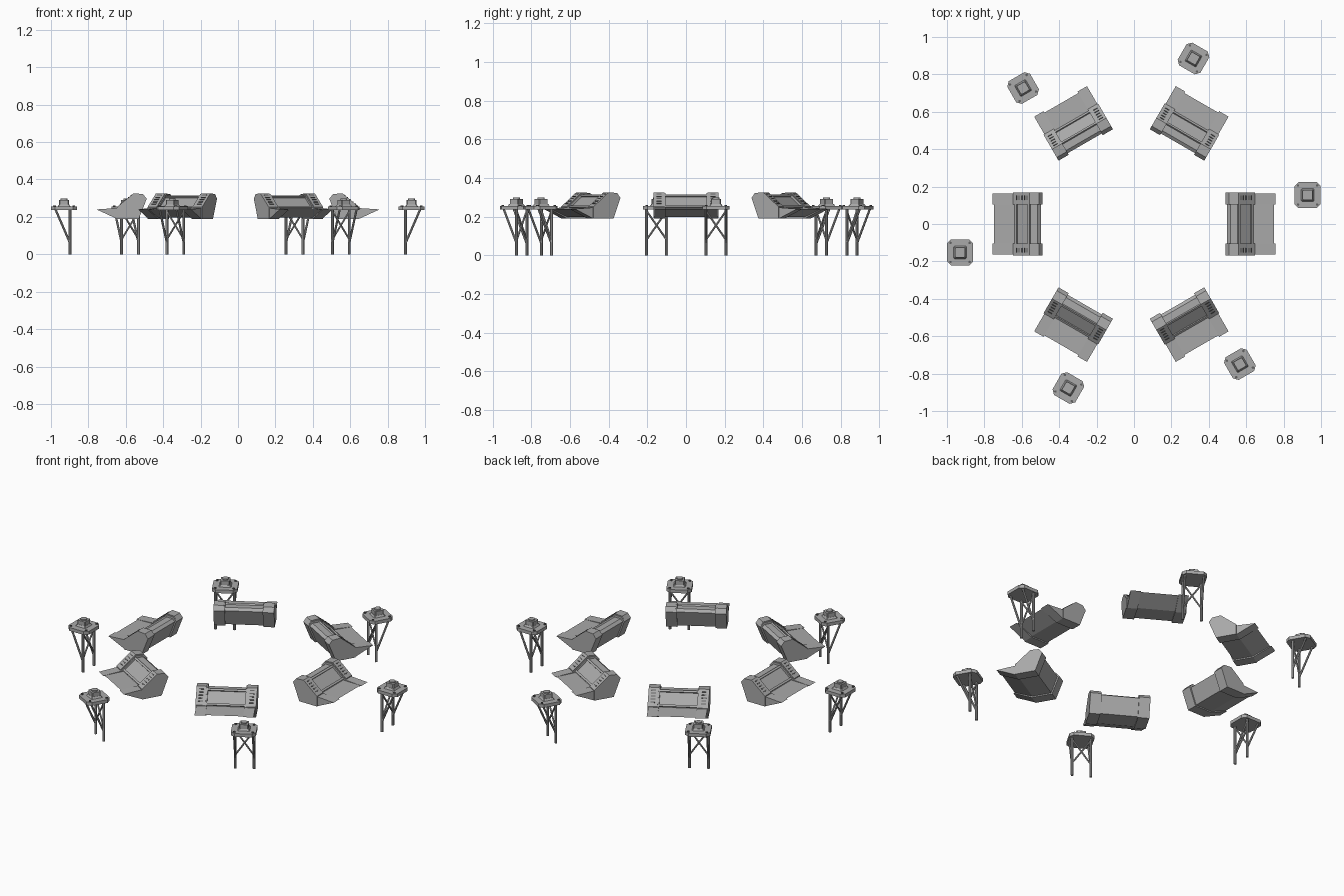
import bpy, bmesh, math
from mathutils import Vector, Matrix

cube = bpy.data.objects.get("Cube")
if cube:
    bpy.data.objects.remove(cube, do_unlink=True)


def material(name, value):
    mat = bpy.data.materials.new(name)
    mat.use_nodes = True
    color = (value, value, value, 1)
    mat.diffuse_color = color
    mat.node_tree.nodes["Principled BSDF"].inputs["Base Color"].default_value = color
    return mat


GREY = material("mid grey", 0.4)
DARK = material("dark grey", 0.12)


def finish(bm, name, mat):
    bmesh.ops.recalc_face_normals(bm, faces=bm.faces)
    mesh = bpy.data.meshes.new(name)
    bm.to_mesh(mesh)
    bm.free()
    mesh.materials.append(mat)
    return name, mesh


def extrude(bm, profile, t0, t1):
    """Sweep a radius/height profile along the tangent direction."""
    verts = [bm.verts.new((r, t0, z)) for r, z in profile]
    face = bm.faces.new(verts)
    new = bmesh.ops.extrude_face_region(bm, geom=[face])["geom"]
    moved = [v for v in new if isinstance(v, bmesh.types.BMVert)]
    bmesh.ops.translate(bm, verts=moved, vec=(0, t1 - t0, 0))


def box(bm, center, size, matrix=None):
    m = Matrix.Translation(center) @ (matrix or Matrix()) @ Matrix.Diagonal((*size, 1))
    bmesh.ops.create_cube(bm, size=1, matrix=m)


def rod(bm, a, b, radius):
    a, b = Vector(a), Vector(b)
    d = b - a
    m = Matrix.Translation((a + b) / 2) @ d.to_track_quat('Z', 'Y').to_matrix().to_4x4()
    bmesh.ops.create_cone(bm, cap_ends=True, segments=8, radius1=radius, radius2=radius,
                          depth=d.length, matrix=m)


def prism(bm, outline, z0, z1, scale=1):
    low = [bm.verts.new((x, y, z0)) for x, y in outline]
    high = [bm.verts.new((x * scale, y * scale, z1)) for x, y in outline]
    bm.faces.new(low)
    bm.faces.new(high)
    for i in range(len(low)):
        j = (i + 1) % len(low)
        bm.faces.new((low[i], low[j], high[j], high[i]))


def chamfered(half, cut):
    h, c = half, half - cut
    return [(h, -c), (h, c), (c, h), (-c, h), (-h, c), (-h, -c), (-c, -h), (c, -h)]


# Console: hull, wrapping end bands, panel rails and vents
console = []
hull = [(.748, .24), (.645, .197), (.535, .197), (.498, .295),
        (.515, .308), (.555, .308), (.635, .243)]
bm = bmesh.new()
extrude(bm, hull, -.16, .16)
console.append(finish(bm, "console_hull", GREY))

band = [(.757, .24), (.648, .19), (.53, .19), (.488, .297),
        (.508, .32), (.558, .322), (.648, .247)]
cap = [(.648, .19), (.53, .19), (.488, .297), (.508, .322), (.558, .326), (.648, .252)]
bm = bmesh.new()
for s in (-1, 1):
    extrude(bm, band, s * .105, s * .163)
    extrude(bm, cap, s * .112, s * .168)
console.append(finish(bm, "console_end_bands", GREY))

top, low = Vector((.558, 0, .326)), Vector((.648, 0, .252))
slope = (low - top).normalized()
tilt = Matrix.Rotation(math.atan2(-slope.z, slope.x), 4, 'Y')
bm = bmesh.new()
for r, z in ((.56, .307), (.63, .25)):
    box(bm, (r, 0, z), (.012, .21, .012), tilt)
console.append(finish(bm, "console_panel_rails", GREY))

bm = bmesh.new()
for s in (-1, 1):
    for i in range(5):
        p = top.lerp(low, .14 + i * .16)
        box(bm, (p.x, s * .14, p.z), (.006, .026, .005), tilt)
console.append(finish(bm, "console_vents", DARK))

# Stand: top plate, pedestal, bolts and braced legs
stand = []
bm = bmesh.new()
prism(bm, chamfered(.07, .022), .236, .256)
stand.append(finish(bm, "stand_plate", GREY))

bm = bmesh.new()
prism(bm, chamfered(.034, .004), .256, .266, .8)
prism(bm, chamfered(.026, .004), .266, .291)
bmesh.ops.create_cone(bm, cap_ends=True, segments=16, radius1=.018, radius2=.018,
                      depth=.008, matrix=Matrix.Translation((0, 0, .294)))
stand.append(finish(bm, "stand_pedestal", GREY))

bm = bmesh.new()
for x in (-1, 1):
    for y in (-1, 1):
        rod(bm, (x * .051, y * .051, .25), (x * .051, y * .051, .261), .007)
stand.append(finish(bm, "stand_bolts", DARK))

bm = bmesh.new()
for s in (-1, 1):
    y = s * .052
    rod(bm, (-.032, y, 0), (-.032, y, .24), .008)
    rod(bm, (.045, y, .238), (-.032, y, .06), .006)
    rod(bm, (-.032, y, .23), (-.032, -y, .08), .005)
stand.append(finish(bm, "stand_legs", GREY))


def place(parts, x, y, angle, index):
    for name, mesh in parts:
        obj = bpy.data.objects.new(f"{name}_{index + 1}", mesh)
        obj.matrix_world = Matrix.Translation((x, y, 0)) @ Matrix.Rotation(angle, 4, 'Z')
        bpy.context.collection.objects.link(obj)


# Ring of six consoles, each with its stand
stand_spots = [(.928, .155), (.318, .885), (-.593, .727),
               (-.93, -.152), (-.351, -.877), (.566, -.749)]
for i, (x, y) in enumerate(stand_spots):
    angle = math.radians(60 * i)
    place(console, 0 if i % 3 == 0 else -.014, 0, angle, i)
    place(stand, x, y, angle, i)
